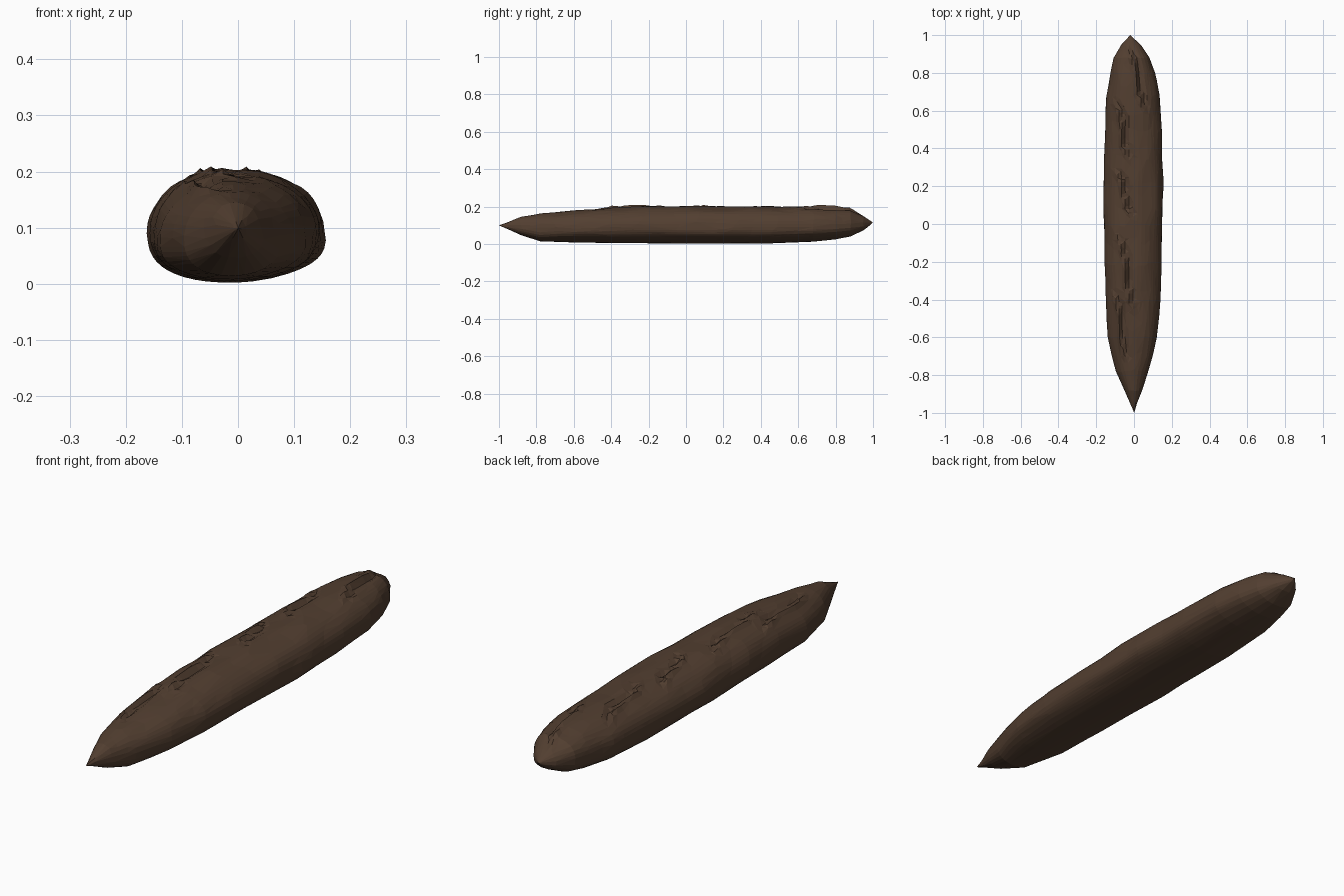
import bpy, bmesh, math
from mathutils import Vector, noise

if "Cube" in bpy.data.objects:
    bpy.data.objects.remove(bpy.data.objects["Cube"])

# Loaf stations: y, left x, right x, bottom z, top z
STATIONS = [
    (-0.985, -0.005, 0.006, 0.092, 0.104), (-0.95, -0.02, 0.015, 0.078, 0.116),
    (-0.88, -0.052, 0.043, 0.046, 0.145), (-0.78, -0.095, 0.078, 0.014, 0.163),
    (-0.60, -0.14, 0.122, 0.008, 0.178), (-0.40, -0.15, 0.14, 0.005, 0.196),
    (0.0, -0.16, 0.15, 0.002, 0.202), (0.2, -0.16, 0.156, 0.002, 0.2),
    (0.45, -0.156, 0.148, 0.003, 0.2), (0.68, -0.146, 0.136, 0.012, 0.198),
    (0.80, -0.126, 0.111, 0.024, 0.193), (0.88, -0.107, 0.083, 0.04, 0.182),
    (0.95, -0.066, 0.035, 0.073, 0.147), (0.985, -0.034, -0.004, 0.1, 0.125),
]
# Baker's cuts on the crust, seen from above: start x, y, end x, y
SLASHES = [
    (-0.03, 0.95, 0.08, 0.58), (-0.10, 0.66, -0.01, 0.32),
    (-0.10, 0.30, 0.01, 0.02), (-0.09, -0.03, 0.02, -0.48),
    (-0.11, -0.34, -0.02, -0.74),
]
RINGS, SIDES = 150, 48


def station(y):
    for a, b in zip(STATIONS, STATIONS[1:]):
        if y <= b[0]:
            t = (y - a[0]) / (b[0] - a[0])
            return [p + (q - p) * t for p, q in zip(a[1:], b[1:])]
    return STATIONS[-1][1:]


def slash_height(x, y):
    """Groove on one side of each cut, torn raised lip on the other."""
    h = 0.0
    for x0, y0, x1, y1 in SLASHES:
        t = (y - y0) / (y1 - y0)
        if 0 < t < 1:
            cx = x0 + (x1 - x0) * t + 0.012 * math.sin(t * math.tau)
            d = x - cx
            fade = min(1, 4 * t, 4 * (1 - t))
            h += fade * (0.013 * math.exp(-((d + 0.014) / 0.011) ** 2)
                         - 0.014 * math.exp(-((d - 0.008) / 0.012) ** 2))
    return h


def section_point(y, ang):
    l, r, zb, zt = station(y)
    cx, a = (l + r) / 2, (r - l) / 2
    zm = zb + 0.44 * (zt - zb)
    c, s = math.cos(ang), math.sin(ang)
    n = 2.15 if s > 0 else 2.5
    x = cx + a * math.copysign(abs(c) ** (2 / n), c)
    u = math.copysign(abs(s) ** (2 / n), s)
    z = zm + u * ((zt - zm) if s > 0 else (zm - zb))
    if s < 0:
        z += 0.08 * max(0, x) * -s          # underside lifts on the right
    bump = 0.006 * noise.noise(Vector((x * 14, y * 7, z * 14)))
    bump *= min(1, a / 0.1)
    z += bump * max(0, s)
    x += bump * 0.7 * c
    if s > 0.3:
        z += slash_height(x, y) * min(1, (s - 0.3) * 2.5)
    return x, y, max(z, 0.0)


# Loaf body
bm = bmesh.new()
rings = []
for i in range(RINGS + 1):
    y = -0.985 + 1.97 * i / RINGS
    rings.append([bm.verts.new(section_point(y, math.tau * k / SIDES)) for k in range(SIDES)])
for lo, hi in zip(rings, rings[1:]):
    for k in range(SIDES):
        j = (k + 1) % SIDES
        bm.faces.new((lo[k], lo[j], hi[j], hi[k]))

# Pointed ends
for ring, tip in ((rings[0], (0.0, -1.0, 0.1)), (rings[-1], (-0.02, 1.0, 0.115))):
    v = bm.verts.new(tip)
    for k in range(SIDES):
        bm.faces.new((ring[k], ring[(k + 1) % SIDES], v))
bmesh.ops.recalc_face_normals(bm, faces=bm.faces)

mesh = bpy.data.meshes.new("bread_loaf")
bm.to_mesh(mesh)
bm.free()
crust = bpy.data.materials.new("dark_brown_crust")
crust.diffuse_color = (0.085, 0.049, 0.030, 1)
crust.use_nodes = True
crust.node_tree.nodes["Principled BSDF"].inputs["Base Color"].default_value = crust.diffuse_color
mesh.materials.append(crust)
loaf = bpy.data.objects.new("bread_loaf", mesh)
bpy.context.collection.objects.link(loaf)

# Irregular low-poly facets
dec = loaf.modifiers.new("facets", "DECIMATE")
dec.ratio = 0.11
